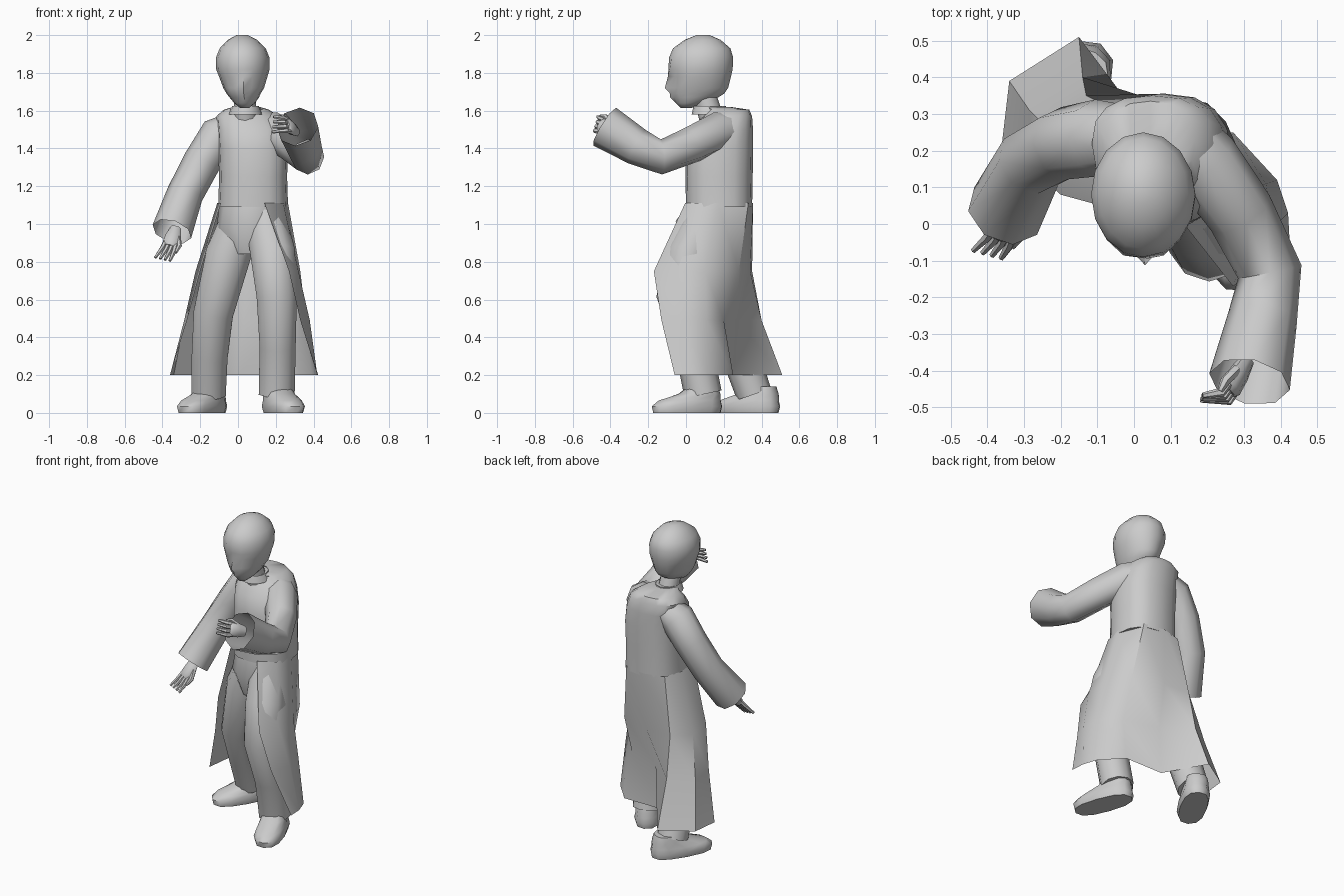
import bpy, bmesh, math
from mathutils import Vector, Matrix

cube = bpy.data.objects.get("Cube")
if cube:
    bpy.data.objects.remove(cube)

GREY = (0.6, 0.6, 0.6, 1)
mat = bpy.data.materials.new("plain grey")
mat.use_nodes = True
mat.diffuse_color = GREY
mat.node_tree.nodes["Principled BSDF"].inputs["Base Color"].default_value = GREY


def loft(name, rings, closed=True, caps=(True, True), angle=50):
    """Skin a list of equal-length point rings."""
    bm = bmesh.new()
    rows = [[bm.verts.new(p) for p in ring] for ring in rings]
    n = len(rows[0])
    for a, b in zip(rows, rows[1:]):
        for i in range(n if closed else n - 1):
            j = (i + 1) % n
            bm.faces.new((a[i], a[j], b[j], b[i]))
    if caps[0]:
        bm.faces.new(rows[0][::-1])
    if caps[1]:
        bm.faces.new(rows[-1])
    bmesh.ops.recalc_face_normals(bm, faces=bm.faces)
    mesh = bpy.data.meshes.new(name)
    bm.to_mesh(mesh)
    bm.free()
    mesh.materials.append(mat)
    obj = bpy.data.objects.new(name, mesh)
    bpy.context.collection.objects.link(obj)
    bpy.ops.object.select_all(action='DESELECT')
    obj.select_set(True)
    bpy.context.view_layer.objects.active = obj
    bpy.ops.object.shade_smooth_by_angle(angle=math.radians(angle))
    return obj


def oval(z, cx, cy, rx, ry, sides=16, power=1.0):
    """Flat ring whose first point faces the front; power below one is boxier."""
    ring = []
    for i in range(sides):
        a = math.tau * i / sides
        s, c = math.sin(a), -math.cos(a)
        ring.append(Vector((cx + rx * math.copysign(abs(s) ** power, s),
                            cy + ry * math.copysign(abs(c) ** power, c), z)))
    return ring


def tube(name, path, sides=8, caps=(True, True), flat=1.0, up=(0, 0, 1), turn=0.0):
    """Limb along (x, y, z, radius) stations."""
    pts = [Vector(p[:3]) for p in path]
    rings = []
    for i, p in enumerate(path):
        d = (pts[min(i + 1, len(pts) - 1)] - pts[max(i - 1, 0)]).normalized()
        side = d.cross(Vector(up)).normalized()
        top = side.cross(d)
        ring = []
        for k in range(sides):
            a = math.tau * k / sides + turn
            ring.append(pts[i] + p[3] * (math.sin(a) * side * flat + math.cos(a) * top))
        rings.append(ring)
    return loft(name, rings, caps=caps)


# Head, with nose, eye sockets, brow and mouth shaped from the rings
head_rings = [oval(*r) for r in (
    (1.615, .035, .0, .025, .03), (1.64, .035, .025, .055, .075),
    (1.67, .033, .05, .078, .12), (1.69, .03, .06, .09, .142),
    (1.72, .03, .068, .108, .155), (1.78, .028, .073, .128, .165),
    (1.82, .026, .077, .142, .17), (1.88, .025, .08, .142, .17),
    (1.93, .025, .083, .122, .152), (1.975, .024, .088, .078, .095),
    (2.0, .022, .09, .03, .035))]
head_rings[4][0].y -= .025
head_rings[5][0].y -= .004
for k in (1, -1):
    head_rings[5][k].y += .018
    head_rings[6][k].y -= .006
    head_rings[4][k].y += .006
head_rings[3][0].y -= .002
head_rings[2][0].y -= .014
head_rings[1][0].y -= .004
loft("head", head_rings)

# Neck and collar
tube("neck", [(.04, .14, 1.54, .065), (.035, .1, 1.68, .06)], 10, up=(0, 1, 0))
loft("collar", [oval(1.58, .04, .13, .09, .1), oval(1.625, .04, .125, .07, .085)],
     caps=(False, False))

# Upper coat
loft("coat_top", [oval(*r, power=.8) for r in (
    (1.09, .08, .175, .185, .175), (1.25, .08, .175, .18, .178),
    (1.4, .08, .178, .185, .178), (1.5, .07, .19, .18, .165),
    (1.57, .05, .22, .165, .13), (1.605, .045, .225, .12, .11),
    (1.62, .045, .16, .07, .075))])

# Coat skirt, open at the front, from the left edge round the back
skirt_rows = (
    (1.11, (.14, -.005), (.24, .05), (.265, .17), (.2, .33), (.06, .355),
     (-.07, .32), (-.11, .2), (-.09, .05)),
    (.75, (.27, -.17), (.32, -.04), (.33, .1), (.25, .28), (.05, .34),
     (-.13, .35), (-.225, .25), (-.2, .08)),
    (.49, (.33, -.13), (.38, -.01), (.36, .11), (.25, .2), (.03, .27),
     (-.14, .4), (-.285, .31), (-.27, .15)),
    (.2, (.425, -.06), (.42, .03), (.39, .12), (.27, .25), (.0, .25),
     (-.15, .51), (-.34, .39), (-.36, .22)))
loft("coat_skirt", [[(x, y, row[0]) for x, y in row[1:]] for row in skirt_rows],
     closed=False, caps=(False, False))

# Trousers
loft("hips", [oval(*r, sides=12) for r in (
    (1.12, .08, .17, .175, .165), (.98, .075, .15, .19, .165),
    (.84, .06, .13, .1, .1))])
tube("left_trouser_leg", [(.14, .13, 1.06, .11), (.185, .02, .84, .125),
                          (.205, -.045, .62, .112), (.21, .04, .35, .1),
                          (.205, .09, .1, .1)], 10, up=(0, 1, 0))
tube("right_trouser_leg", [(.03, .17, 1.06, .11), (-.05, .16, .84, .125),
                           (-.13, .2, .53, .11), (-.15, .29, .3, .1),
                           (-.155, .36, .1, .095)], 10, up=(0, 1, 0))

# Shoes, toes turned outward
for name, x, y, yaw in (("left_shoe", .24, .005, 20), ("right_shoe", -.19, .32, -30)):
    spin = Matrix.Translation((x, y, 0)) @ Matrix.Rotation(math.radians(yaw), 4, 'Z')
    loft(name, [[spin @ p for p in oval(*r, sides=12, power=.8)] for r in (
        (0, 0, 0, .08, .19), (.035, 0, 0, .09, .198), (.065, 0, .015, .082, .175),
        (.1, 0, .07, .075, .115), (.14, 0, .09, .065, .08))])

# Wide sleeves, open at the cuffs
tube("left_sleeve", [(.13, .23, 1.49, .1), (.19, .17, 1.49, .105),
                     (.29, .03, 1.42, .098), (.37, -.13, 1.355, .093),
                     (.35, -.26, 1.41, .1), (.315, -.43, 1.515, .118)],
     8, (True, False), flat=.95)
tube("right_sleeve", [(-.02, .24, 1.51, .085), (-.1, .235, 1.47, .105),
                      (-.19, .22, 1.33, .1), (-.28, .17, 1.16, .097),
                      (-.35, .035, .96, .108)], 8, (True, False), up=(0, 1, 0))


def hand(side, wrist, palm, tip, across, curl):
    """Palm, four fingers fanned across it, and a thumb."""
    w, p, t = Vector(wrist), Vector(palm), Vector(tip)
    a, c = Vector(across), Vector(curl)
    tube(side + "_palm", [(*w, .03), (*w.lerp(p, .5), .042), (*p, .045),
                          (*p.lerp(t, .25), .03)], 8, up=a, flat=.6)
    for i in range(4):
        base = p + a * (i - 1.5) * .022
        end = t + a * (i - 1.5) * .028
        tube(f"{side}_finger_{i + 1}", [(*base, .014), (*base.lerp(end, .5), .013),
                                        (*(end + c * (1 + i * .3)), .008)], 6, up=a)
    tube(side + "_thumb", [(*(w.lerp(p, .5) - a * .03), .016),
                           (*(p - a * .055), .014),
                           (*(p.lerp(t, .5) - a * .05), .008)], 6, up=c)


hand("left", (.31, -.37, 1.49), (.265, -.445, 1.52), (.235, -.495, 1.535),
     (.3, -.3, -.9), (-.035, .015, -.005))
hand("right", (-.33, .04, .98), (-.355, -.02, .9), (-.385, -.075, .825),
     (-.8, .3, .3), (-.01, -.005, -.008))
